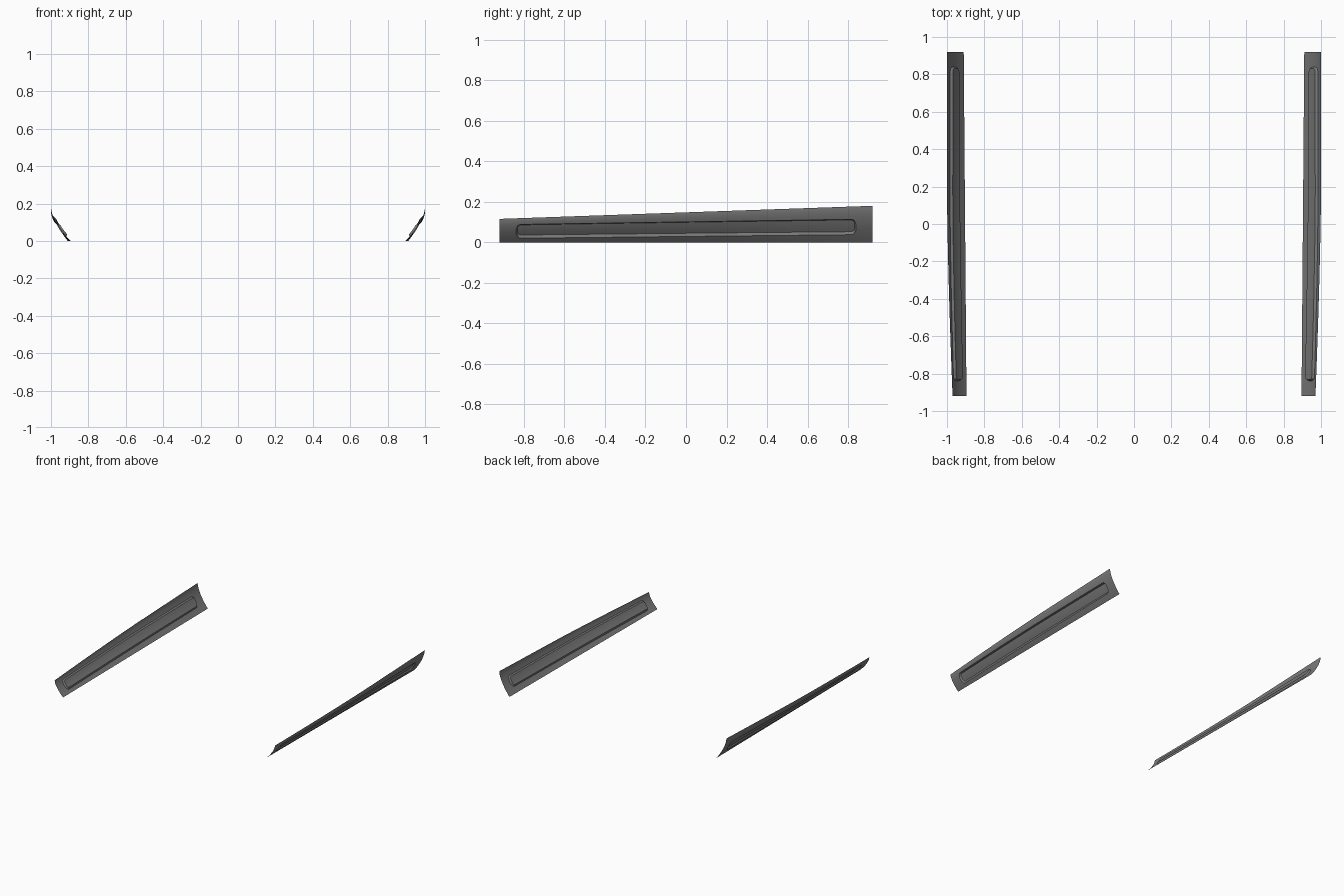
import bpy, bmesh, math
from mathutils import Vector

cube = bpy.data.objects.get("Cube")
if cube:
    bpy.data.objects.remove(cube, do_unlink=True)

HALF = 0.92      # half length of a skirt
PANEL = 0.84     # half length of the recessed panel
RADIUS = 0.026   # panel corner radius
SLANT = 0.008    # width of the sloping panel wall
DEPTH = 0.012    # panel recess

grey = bpy.data.materials.new("dark_grey")
grey.use_nodes = True
grey.diffuse_color = (0.2, 0.2, 0.2, 1)
grey.node_tree.nodes["Principled BSDF"].inputs["Base Color"].default_value = (0.2, 0.2, 0.2, 1)


def lerp(a, b, t):
    return a + (b - a) * t


def spread(a, b, n):
    return [lerp(a, b, i / (n - 1)) for i in range(n)]


def skin_x(y, z):
    """Bowed sheet: tucked in at the bottom, nearly upright at the top."""
    bottom = 0.903 + 0.008 * y
    top = 1 - 0.03 * (max(0, 0.2 - y) / 1.12) ** 1.5
    s = min(1, z / height(y))
    return lerp(bottom, top, 1 - (1 - s) ** 1.6)


def height(y):
    return 0.148 + 0.035 * y


def skin_point(y, z, depth=0):
    slope = (skin_x(y, z + 0.002) - skin_x(y, z - 0.002 if z > 0.002 else z)) / 0.004
    inward = Vector((-1, 0, slope)).normalized()
    return Vector((skin_x(y, z), y, z)) + inward * depth


def corner_inset(d, r):
    d = min(max(d, 0), r)
    return r - math.sqrt(r * r - (r - d) ** 2)


def column(y):
    """One cross-section of the skirt, from the bottom edge to the top edge."""
    t = (y + PANEL) / (2 * PANEL)
    low, high = lerp(0.02, 0.038, t), lerp(0.088, 0.114, t)
    d = PANEL - abs(y)
    rim = corner_inset(d, RADIUS)
    floor = SLANT + corner_inset(d - SLANT, RADIUS - SLANT)
    depth = DEPTH if d > SLANT - 0.0001 else 0
    rows = [(z, 0) for z in spread(0, low + rim, 4)]
    rows += [(z, depth) for z in spread(low + floor, high - floor, 5)]
    rows += [(z, 0) for z in spread(high - rim, height(y), 6)]
    return [skin_point(y, z, dep) for z, dep in rows]


def make_skirt(name, side):
    # Stations: the end flange, rounded panel corners, then the long run
    insets = [0] + [SLANT + (RADIUS - SLANT) * (1 - math.cos(a))
                    for a in spread(0, math.pi / 2, 6)]
    front = [-HALF, -0.88] + [-PANEL + d for d in insets]
    run = spread(-PANEL + RADIUS, PANEL - RADIUS, 24)[1:-1]
    stations = front + run + [-y for y in reversed(front)]

    bm = bmesh.new()
    grid = [[bm.verts.new((p.x * side, p.y, p.z)) for p in column(y)] for y in stations]
    for a, b in zip(grid, grid[1:]):
        for i in range(len(a) - 1):
            quad = (a[i], b[i], b[i + 1], a[i + 1])
            bm.faces.new(quad if side > 0 else quad[::-1])
    bmesh.ops.remove_doubles(bm, verts=bm.verts, dist=0.00002)

    mesh = bpy.data.meshes.new(name)
    bm.to_mesh(mesh)
    bm.free()
    mesh.materials.append(grey)
    mesh.shade_smooth()
    mesh.set_sharp_from_angle(angle=math.radians(30))
    bpy.context.collection.objects.link(bpy.data.objects.new(name, mesh))


make_skirt("left_side_skirt", 1)
make_skirt("right_side_skirt", -1)
